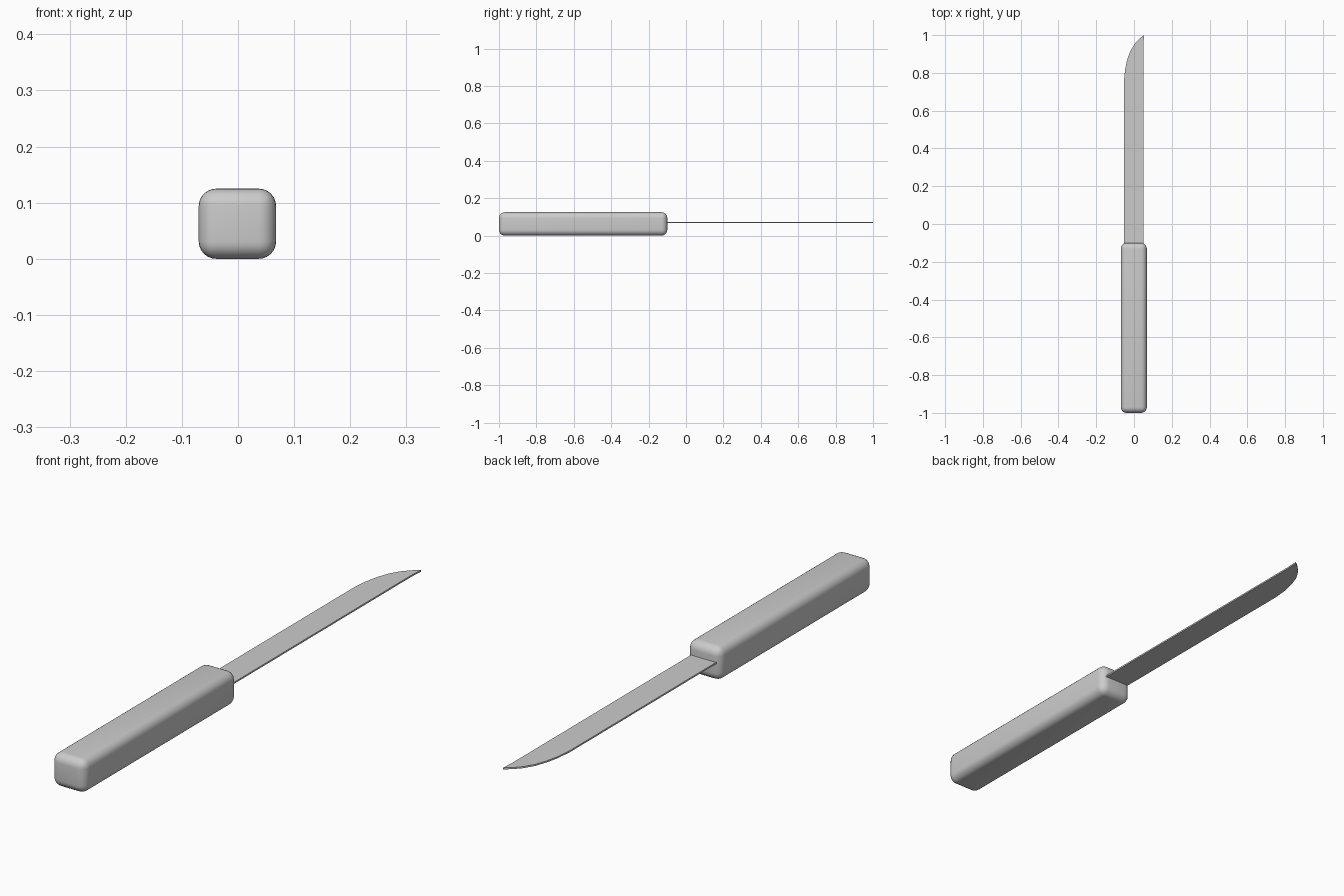
import bpy, bmesh

if "Cube" in bpy.data.objects:
    bpy.data.objects.remove(bpy.data.objects["Cube"])

# Handle: rounded bar
bpy.ops.mesh.primitive_cube_add(size=1, location=(-0.001, -0.55, 0.0625))
handle = bpy.context.object
handle.name = "handle"
handle.scale = (0.138, 0.9, 0.125)
bpy.ops.object.transform_apply(location=False, rotation=False, scale=True)
bevel = handle.modifiers.new("rounded_edges", 'BEVEL')
bevel.width = 0.031
bevel.segments = 6
bpy.ops.object.modifier_apply(modifier=bevel.name)
bpy.ops.object.shade_smooth_by_angle()

# Blade: thin flat plate with a curved cutting edge sweeping up to the tip
Z, THICK = 0.0675, 0.006
outline = [(-0.053, -0.11), (0.05, -0.11), (0.05, 0.95), (0.053, 1.0),
           (0.028, 0.98), (0.003, 0.953), (-0.02, 0.915), (-0.036, 0.87),
           (-0.047, 0.82), (-0.053, 0.76)]
bm = bmesh.new()
face = bm.faces.new([bm.verts.new((x, y, Z)) for x, y in outline])
ext = bmesh.ops.extrude_face_region(bm, geom=[face])
top = [v for v in ext["geom"] if isinstance(v, bmesh.types.BMVert)]
bmesh.ops.translate(bm, verts=top, vec=(0, 0, THICK))
bmesh.ops.recalc_face_normals(bm, faces=bm.faces)
mesh = bpy.data.meshes.new("blade")
bm.to_mesh(mesh)
bm.free()
blade = bpy.data.objects.new("blade", mesh)
bpy.context.collection.objects.link(blade)
